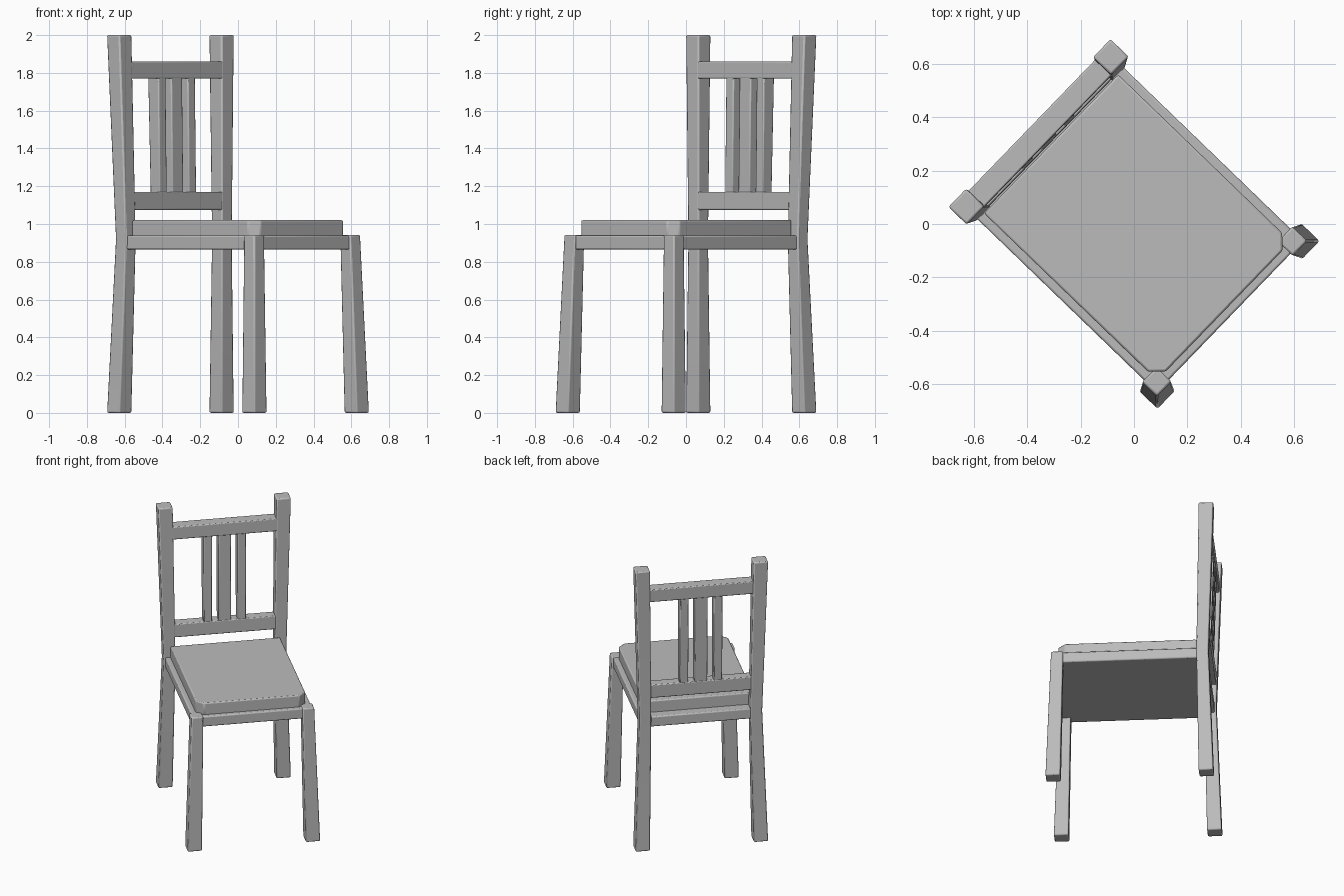
import bpy, bmesh, math
from mathutils import Matrix

old = bpy.data.objects.get("Cube")
if old:
    bpy.data.objects.remove(old, do_unlink=True)

TURN = Matrix.Rotation(math.radians(46), 3, 'Z')  # chair stands turned on its spot
WAIST, TOP = 0.92, 2.0

grey = bpy.data.materials.new("plain_grey")
grey.use_nodes = True
colour = (0.5, 0.5, 0.5, 1)
grey.diffuse_color = colour
grey.node_tree.nodes["Principled BSDF"].inputs["Base Color"].default_value = colour


def rect(x0, x1, y0, y1):
    return [(x0, y0), (x1, y0), (x1, y1), (x0, y1)]


def square(x, y, size):
    h = size / 2
    return rect(x - h, x + h, y - h, y + h)


def loft(name, sections, bevel=0.008):
    """Solid through (height, outline) sections, with softened edges."""
    bm = bmesh.new()
    rings = [[bm.verts.new(TURN @ Matrix.Translation((x, y, z)).translation)
              for x, y in outline] for z, outline in sections]
    for low, high in zip(rings, rings[1:]):
        for i in range(len(low)):
            j = (i + 1) % len(low)
            bm.faces.new((low[i], low[j], high[j], high[i]))
    bm.faces.new(rings[0][::-1])
    bm.faces.new(rings[-1])
    mesh = bpy.data.meshes.new(name)
    bm.to_mesh(mesh)
    bm.free()
    mesh.materials.append(grey)
    obj = bpy.data.objects.new(name, mesh)
    bpy.context.collection.objects.link(obj)
    mod = obj.modifiers.new("soft_edges", 'BEVEL')
    mod.width, mod.segments = bevel, 2
    mod.limit_method, mod.angle_limit = 'ANGLE', math.radians(30)
    bpy.ops.object.select_all(action='DESELECT')
    bpy.context.view_layer.objects.active = obj
    obj.select_set(True)
    bpy.ops.object.shade_smooth_by_angle(angle=math.radians(35))
    return obj


def rake(z):
    """Front and back depth of the backrest at a height."""
    t = (z - WAIST) / (TOP - WAIST)
    return 0.432 + 0.016 * t, 0.508 + 0.032 * t


def back_bar(name, x0, x1, z0, z1, inset=0.0):
    sections = []
    for z in (z0, z1):
        front, rear = rake(z)
        sections.append((z, rect(x0, x1, front + inset, rear - inset)))
    loft(name, sections, 0.006)


# Splayed legs; the rear ones carry on up as back posts
for side, s in (("right", -1), ("left", 1)):
    foot = (s * 0.39, 0.4975, 0.095)
    waist = (s * 0.366, 0.472, 0.078)
    loft("front_leg_" + side, [(0, square(foot[0], -foot[1], foot[2])),
                               (0.942, square(waist[0], -waist[1], waist[2]))])
    loft("back_post_" + side, [(0, square(*foot)), (WAIST, square(*waist)),
                               (TOP, square(*foot))])

# Seat base and cushion with clipped front corners
base = rect(-0.395, 0.395, -0.5, 0.5)
loft("seat_base", [(0.865, base), (0.938, base)])
w, f, b, c = 0.362, -0.47, 0.432, 0.047
cushion = [(-w + c, f), (w - c, f), (w, f + c), (w, b), (-w, b), (-w, f + c)]
loft("seat_cushion", [(0.93, cushion), (1.02, cushion)])

# Backrest rails
back_bar("lower_rail", -0.365, 0.365, 1.075, 1.17, 0.003)
back_bar("upper_rail", -0.38, 0.38, 1.77, 1.86, 0.003)

# Three upright slats, the middle one wider
for name, x, half in (("slat_right", -0.112, 0.028), ("slat_middle", 0, 0.042),
                      ("slat_left", 0.112, 0.028)):
    back_bar(name, x - half, x + half, 1.15, 1.79, 0.005)
